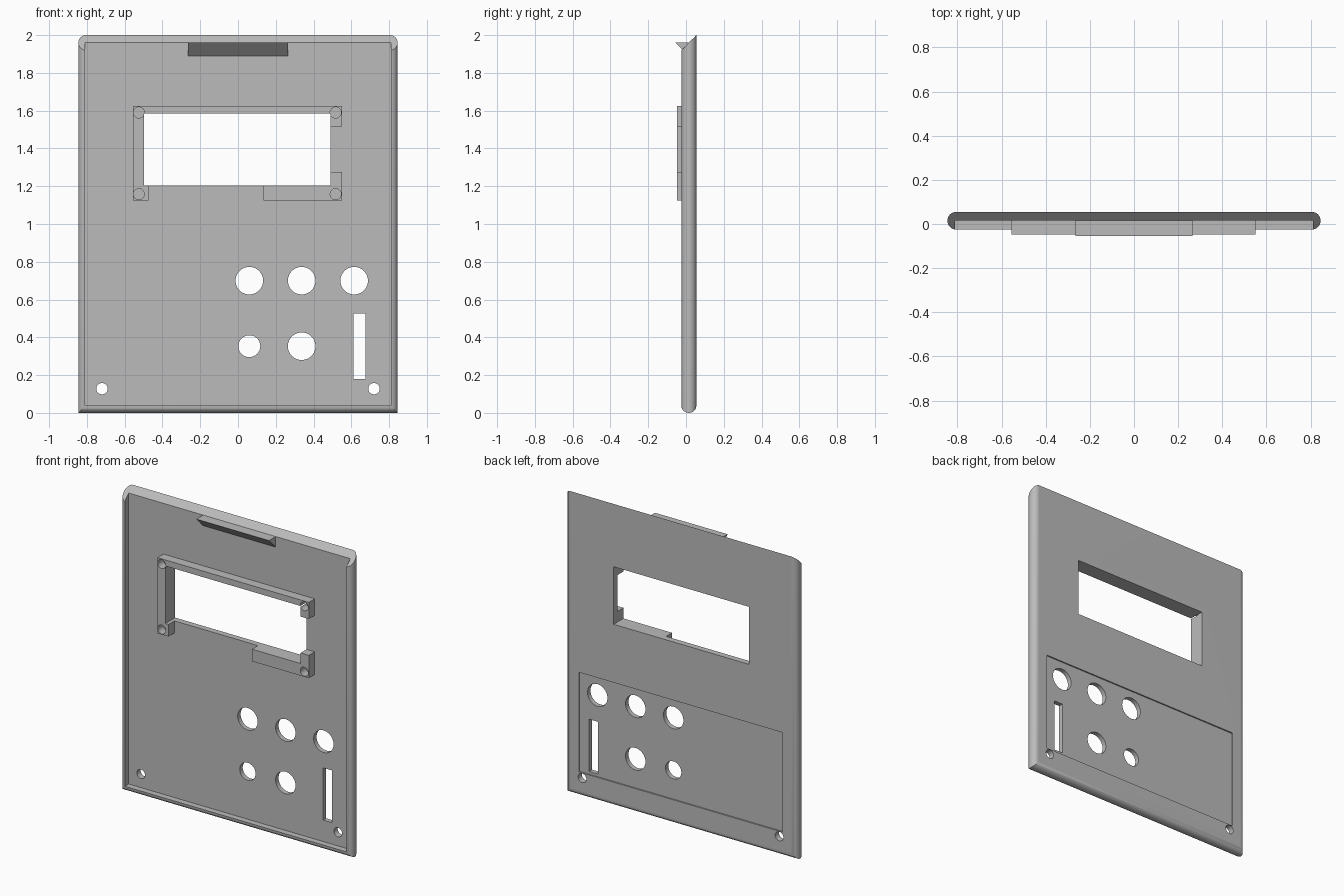
import bpy, bmesh, math

cube = bpy.data.objects.get("Cube")
if cube:
    bpy.data.objects.remove(cube, do_unlink=True)

grey = bpy.data.materials.new("plain_grey")
grey.use_nodes = True
GREY = (0.5, 0.5, 0.5, 1)
grey.diffuse_color = GREY
grey.node_tree.nodes["Principled BSDF"].inputs["Base Color"].default_value = GREY

R = 0.04          # edge rounding
MID = 0.015       # middle of the plate thickness, also the inner floor
HALF = 0.805      # half width before rounding
STEPS = 16


def loft(name, rings):
    """Closed solid through a list of equal-length point rings."""
    bm = bmesh.new()
    loops = [[bm.verts.new(p) for p in ring] for ring in rings]
    n = len(loops[0])
    for a, b in zip(loops, loops[1:]):
        for i in range(n):
            j = (i + 1) % n
            bm.faces.new((a[i], a[j], b[j], b[i]))
    bm.faces.new(loops[0][::-1])
    bm.faces.new(loops[-1])
    bmesh.ops.recalc_face_normals(bm, faces=bm.faces)
    mesh = bpy.data.meshes.new(name)
    bm.to_mesh(mesh)
    bm.free()
    mesh.materials.append(grey)
    obj = bpy.data.objects.new(name, mesh)
    bpy.context.collection.objects.link(obj)
    return obj


def slab(name, outline, y0, y1):
    """Front outline (x, z) extruded in depth."""
    return loft(name, [[(x, y, z) for x, z in outline] for y in (y0, y1)])


def rect(x0, x1, z0, z1):
    return [(x0, z0), (x1, z0), (x1, z1), (x0, z1)]


def circle(x, z, r, n=40):
    return [(x + r * math.cos(2 * math.pi * i / n),
             z + r * math.sin(2 * math.pi * i / n)) for i in range(n)]


def select(obj):
    bpy.ops.object.select_all(action='DESELECT')
    obj.select_set(True)
    bpy.context.view_layer.objects.active = obj


def cut(obj, outline, y0, y1):
    tool = slab("cutter", outline, y0, y1)
    tool.hide_render = True
    mod = obj.modifiers.new("cut", 'BOOLEAN')
    mod.operation = 'DIFFERENCE'
    mod.solver = 'EXACT'
    mod.object = tool
    select(obj)
    bpy.ops.object.modifier_apply(modifier=mod.name)
    bpy.data.objects.remove(tool, do_unlink=True)


def smooth(obj):
    select(obj)
    bpy.ops.object.shade_smooth_by_angle(angle=math.radians(30))
    mod = obj.modifiers.new("flat_faces", 'WEIGHTED_NORMAL')
    mod.keep_sharp = True


# Cover plate: rounded sides and bottom, slanted top edge
rings = []
for i in range(STEPS + 1):
    t = math.pi * (i / STEPS - 0.5)
    y, r = MID + R * math.sin(t), R * math.cos(t)
    w, top = HALF + r, 1.945 + y
    rings.append([(-w, y, R - r), (w, y, R - r), (w, y, top), (-w, y, top)])
plate = loft("cover_plate", rings)

# Inner floor inside the rim, and shallow label recess on the back
cut(plate, rect(-0.81, 0.81, 0.038, 2.2), -0.2, MID)
cut(plate, rect(-0.745, 0.745, 0.162, 0.82), 0.046, 0.2)

# Display window, switch slot, button holes and screw holes
cut(plate, rect(-0.498, 0.49, 1.205, 1.585), -0.2, 0.2)
cut(plate, rect(0.612, 0.675, 0.18, 0.525), -0.2, 0.2)
BIG = 0.073
for x, z, r in [(0.06, 0.7, BIG), (0.337, 0.7, BIG), (0.615, 0.7, BIG),
                (0.06, 0.353, 0.058), (0.337, 0.353, BIG),
                (-0.72, 0.128, 0.03), (0.72, 0.128, 0.03)]:
    cut(plate, circle(x, z, r), -0.2, 0.2)
smooth(plate)

# Display mount: two raised wall pieces with blind screw holes
upper = slab("display_mount_upper", [
    (-0.555, 1.125), (-0.475, 1.125), (-0.475, 1.205), (-0.498, 1.205),
    (-0.498, 1.585), (0.49, 1.585), (0.49, 1.515), (0.55, 1.515),
    (0.55, 1.625), (-0.555, 1.625)], -0.047, MID)
lower = slab("display_mount_lower", [
    (0.135, 1.125), (0.55, 1.125), (0.55, 1.275), (0.49, 1.275),
    (0.49, 1.205), (0.135, 1.205)], -0.047, MID)
for part, x, z in [(upper, -0.525, 1.59), (upper, -0.525, 1.158),
                   (upper, 0.517, 1.59), (lower, 0.517, 1.158)]:
    cut(part, circle(x, z, 0.029), -0.2, 0.012)
smooth(upper)
smooth(lower)

# Snap clip: wedge at the top edge
wedge = [(-0.055, 1.96), (MID, 1.96), (MID, 1.89)]
loft("snap_clip", [[(x, y, z) for y, z in wedge] for x in (-0.265, 0.265)])
